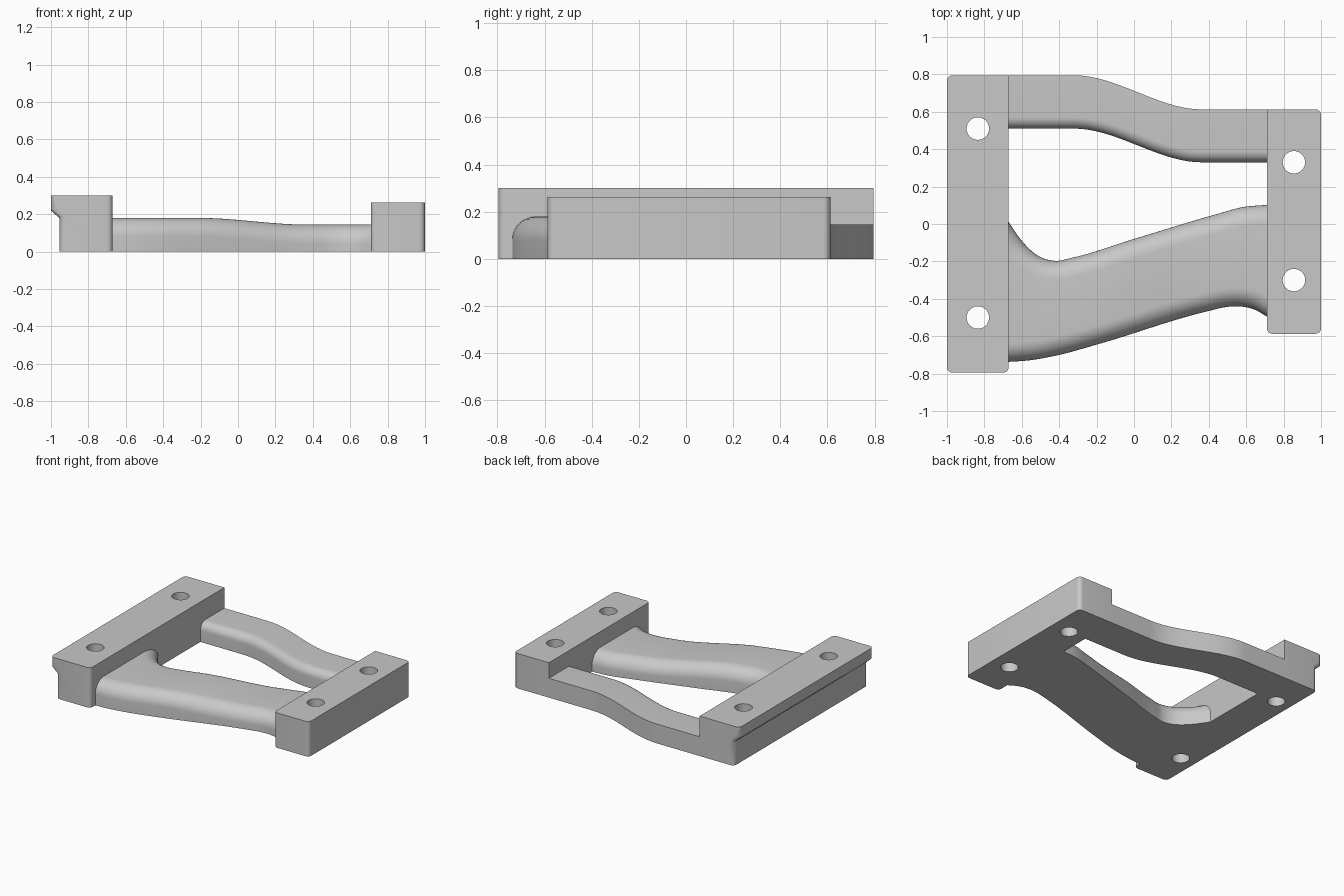
import bpy, bmesh, math
from mathutils import Vector

cube = bpy.data.objects.get("Cube")
if cube:
    bpy.data.objects.remove(cube, do_unlink=True)

GREY = (0.58, 0.58, 0.58, 1)
grey = bpy.data.materials.new("plain_grey")
grey.use_nodes = True
grey.diffuse_color = GREY
grey.node_tree.nodes["Principled BSDF"].inputs["Base Color"].default_value = GREY


def make_object(name, bm):
    bmesh.ops.recalc_face_normals(bm, faces=bm.faces)
    mesh = bpy.data.meshes.new(name)
    bm.to_mesh(mesh)
    bm.free()
    obj = bpy.data.objects.new(name, mesh)
    bpy.context.collection.objects.link(obj)
    mesh.materials.append(grey)
    return obj


def activate(obj):
    bpy.ops.object.select_all(action='DESELECT')
    obj.select_set(True)
    bpy.context.view_layer.objects.active = obj


def smooth(obj):
    activate(obj)
    bpy.ops.object.shade_smooth_by_angle(angle=math.radians(30))


def block(name, profile, y0, y1, inner_x, holes, hole_r=0.06):
    """Extrude an x-z profile along y, round the free corners, drill the holes."""
    bm = bmesh.new()
    face = bm.faces.new([bm.verts.new((x, y0, z)) for x, z in profile])
    ext = bmesh.ops.extrude_face_region(bm, geom=[face])
    moved = [v for v in ext["geom"] if isinstance(v, bmesh.types.BMVert)]
    bmesh.ops.translate(bm, verts=moved, vec=(0, y1 - y0, 0))
    corners = []
    for e in bm.edges:
        a, b = (v.co for v in e.verts)
        upright = abs(a.z - b.z) > 0.01 and abs(a.y - b.y) < 0.01
        joins_arm = a.y > 0 and abs(a.x - inner_x) < 0.01
        if upright and not joins_arm:
            corners.append(e)
    bmesh.ops.bevel(bm, geom=corners, offset=0.03, segments=6,
                    profile=0.5, affect='EDGES')
    obj = make_object(name, bm)

    # bolt holes
    for x, y in holes:
        bm = bmesh.new()
        bmesh.ops.create_cone(bm, cap_ends=True, segments=48, radius1=hole_r,
                              radius2=hole_r, depth=1)
        bmesh.ops.translate(bm, verts=bm.verts, vec=(x, y, 0.1))
        cutter = make_object("hole_cutter", bm)
        cutter.hide_render = True
        mod = obj.modifiers.new("hole", 'BOOLEAN')
        mod.operation = 'DIFFERENCE'
        mod.solver = 'EXACT'
        mod.object = cutter
        activate(obj)
        bpy.ops.object.modifier_apply(modifier=mod.name)
        bpy.data.objects.remove(cutter, do_unlink=True)
    smooth(obj)


def ease(x, x0, x1, a, b):
    t = min(max((x - x0) / (x1 - x0), 0), 1)
    return a + (b - a) * t * t * (3 - 2 * t)


def spline(pts):
    """Smooth y(x) through the points."""
    n = len(pts)

    def tangent(i):
        def s(j):
            return (pts[j + 1][1] - pts[j][1]) / (pts[j + 1][0] - pts[j][0])
        if i == 0:
            return s(0)
        if i == n - 1:
            return s(n - 2)
        w = pts[i][0] - pts[i - 1][0]
        v = pts[i + 1][0] - pts[i][0]
        return (s(i - 1) * v + s(i) * w) / (v + w)

    def f(x):
        i = 0
        while i < n - 2 and x > pts[i + 1][0]:
            i += 1
        (xa, ya), (xb, yb) = pts[i], pts[i + 1]
        h = xb - xa
        t = (x - xa) / h
        return ((1 + 2 * t) * (1 - t) ** 2 * ya + t * (1 - t) ** 2 * h * tangent(i)
                + t * t * (3 - 2 * t) * yb + t * t * (t - 1) * h * tangent(i + 1))
    return f


def arm(name, low, high, top, r_low, r_high, x0=-0.67, x1=0.71, steps=72):
    """Loft a flat-bottomed section with rounded top edges between two outlines."""
    bm = bmesh.new()
    rings = []
    for i in range(steps + 1):
        x = x0 + (x1 - x0) * i / steps
        z = top(x)
        section = [(low(x), 0)]
        for edge, r, side in ((low, r_low, 1), (high, r_high, -1)):
            slope = (edge(x + 0.002) - edge(x - 0.002)) / 0.004
            width = r * math.hypot(1, slope)
            count = 10 if r else 0
            arc = []
            for k in range(count + 1):
                a = math.pi / 2 * k / max(count, 1)
                arc.append((edge(x) + side * width * (1 - math.cos(a)),
                            z - r + r * math.sin(a)))
            section += arc if side == 1 else arc[::-1]
        section.append((high(x), 0))
        rings.append([bm.verts.new((x, y, h)) for y, h in section])
    for a, b in zip(rings, rings[1:]):
        for k in range(len(a)):
            m = (k + 1) % len(a)
            bm.faces.new((a[k], a[m], b[m], b[k]))
    bm.faces.new(rings[0])
    bm.faces.new(rings[-1])
    smooth(make_object(name, bm))


# End blocks: the taller one has an undercut lip on its outer side
block("right_block",
      [(-0.67, 0), (-0.67, 0.3), (-1, 0.3), (-1, 0.22), (-0.955, 0.18), (-0.955, 0)],
      -0.795, 0.795, -0.67, [(-0.835, 0.51), (-0.835, -0.5)])
block("left_block",
      [(0.71, 0), (1, 0), (1, 0.262), (0.71, 0.262)],
      -0.587, 0.613, 0.71, [(0.855, 0.33), (0.855, -0.3)])

# Rear arm: an S-shaped bar, rounded on its inner edge only
arm("rear_arm",
    lambda x: ease(x, -0.32, 0.36, 0.51, 0.33),
    lambda x: ease(x, -0.32, 0.36, 0.795, 0.613),
    lambda x: 0.145, 0.06, 0)

# Front arm: a wide slanted bar, rounded on both edges
arm("front_arm",
    spline([(-0.67, -0.737), (-0.57, -0.73), (-0.4, -0.7), (-0.2, -0.645),
            (0.4, -0.465), (0.5, -0.443), (0.58, -0.442), (0.65, -0.46), (0.71, -0.495)]),
    spline([(-0.67, 0.01), (-0.6, -0.09), (-0.52, -0.165), (-0.42, -0.197),
            (-0.33, -0.18), (0, -0.08), (0.45, 0.055), (0.58, 0.09), (0.71, 0.102)]),
    lambda x: ease(x, -0.2, 0.36, 0.18, 0.145), 0.1, 0.1)
